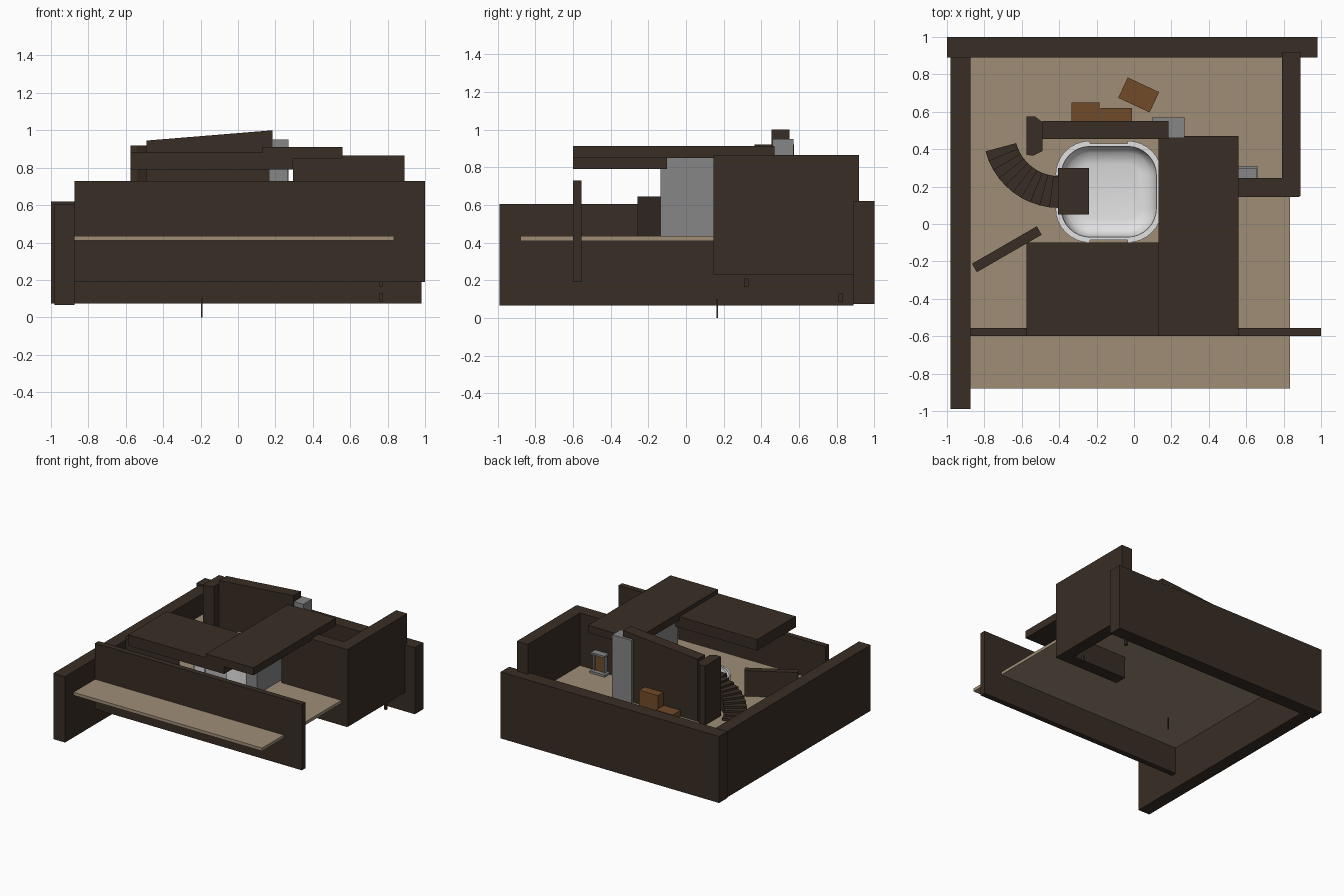
import bpy, math
from mathutils import Matrix

if "Cube" in bpy.data.objects:
    bpy.data.objects.remove(bpy.data.objects["Cube"])


def mat(name, c):
    m = bpy.data.materials.new(name)
    m.diffuse_color = (*c, 1)
    m.use_nodes = True
    m.node_tree.nodes["Principled BSDF"].inputs["Base Color"].default_value = m.diffuse_color
    return m


DARK = mat("dark_wood", (0.04, 0.027, 0.018))
TAN = mat("tan_floor", (0.35, 0.27, 0.185))
GREY = mat("grey_stone", (0.24, 0.24, 0.24))
WHITE = mat("white_enamel", (0.75, 0.75, 0.76))
BROWN = mat("warm_brown", (0.165, 0.07, 0.022))
FLOOR = 0.435


def mesh(name, verts, faces, m):
    me = bpy.data.meshes.new(name)
    me.from_pydata(verts, [], faces)
    me.materials.append(m)
    ob = bpy.data.objects.new(name, me)
    bpy.context.collection.objects.link(ob)
    return ob


def prism(name, pts, z0, z1, m):
    """Extrude a counter-clockwise outline; z1 is a number or a function of x."""
    n = len(pts)
    top = z1 if callable(z1) else (lambda x: z1)
    v = [(x, y, z0) for x, y in pts] + [(x, y, top(x)) for x, y in pts]
    f = [tuple(reversed(range(n))), tuple(range(n, 2 * n))]
    f += [(i, (i + 1) % n, n + (i + 1) % n, n + i) for i in range(n)]
    return mesh(name, v, f, m)


def box(name, x0, x1, y0, y1, z0, z1, m):
    return prism(name, [(x0, y0), (x1, y0), (x1, y1), (x0, y1)], z0, z1, m)


def turned_box(name, cx, cy, w, d, z0, z1, deg, m):
    ob = box(name, -w / 2, w / 2, -d / 2, d / 2, z0, z1, m)
    ob.data.transform(Matrix.Translation((cx, cy, 0)) @ Matrix.Rotation(math.radians(deg), 4, 'Z'))
    return ob


# floor and outer walls
box("floor", -0.9, 0.835, -0.88, 0.9, 0.41, FLOOR, TAN)
box("back_wall", -1.0, 0.98, 0.89, 1.0, 0.075, 0.62, DARK)
box("left_wall", -0.98, -0.875, -0.99, 0.89, 0.065, 0.605, DARK)
box("front_wall", -0.875, 1.0, -0.6, -0.555, 0.19, 0.73, DARK)
box("right_wall", 0.79, 0.89, 0.15, 0.92, 0.23, 0.865, DARK)
box("return_wall", 0.295, 0.885, 0.145, 0.245, 0.23, 0.865, DARK)

# ceiling slabs
box("right_ceiling_slab", 0.13, 0.56, -0.6, 0.47, 0.85, 0.912, DARK)
box("left_ceiling_slab", -0.575, 0.295, -0.6, -0.1, 0.79, 0.88, DARK)

# inner partitions
prism("sloped_partition", [(-0.49, 0.455), (0.185, 0.455), (0.185, 0.55), (-0.49, 0.55)],
      FLOOR, lambda x: 0.945 + (x + 0.49) / 0.675 * 0.055, DARK)
prism("partition_post", [(-0.575, 0.37), (-0.54, 0.365), (-0.49, 0.39), (-0.49, 0.545),
                         (-0.53, 0.575), (-0.575, 0.575)], FLOOR, 0.92, DARK)
turned_box("angled_screen", -0.68, -0.135, 0.40, 0.052, FLOOR, 0.645, 30, DARK)
box("stone_partition", 0.165, 0.265, -0.135, 0.46, FLOOR, 0.851, GREY)
box("stone_column", 0.095, 0.27, 0.46, 0.57, FLOOR, 0.95, GREY)

# curved staircase falling away from the landing
STEPS, CX, CY, R0, R1 = 10, -0.40, 0.494, 0.238, 0.408
for i in range(STEPS):
    a0, a1 = (math.radians(270 - 75 * k / STEPS) for k in (i, i + 1))
    pts = [(CX + r * math.cos(a), CY + r * math.sin(a))
           for r, a in ((R0, a0), (R0, a1), (R1, a1), (R1, a0))]
    prism("stair_step", pts, FLOOR, 0.605 - i * 0.0165, DARK)
box("stair_landing", -0.405, -0.24, 0.05, 0.30, 0.565, 0.615, DARK)


# white rounded basin
def ring(inset, z, r=0.17, seg=8):
    x0, x1, y0, y1 = -0.405 + inset, 0.135 - inset, -0.085 + inset, 0.43 - inset
    r -= inset
    out = []
    for k, (cx, cy) in enumerate(((x1 - r, y1 - r), (x0 + r, y1 - r), (x0 + r, y0 + r), (x1 - r, y0 + r))):
        for s in range(seg + 1):
            a = math.pi / 2 * (k + s / seg)
            out.append((cx + r * math.cos(a), cy + r * math.sin(a), z))
    return out


levels = [(0.02, FLOOR), (0, 0.50), (0, 0.58), (0.015, 0.58), (0.02, 0.51), (0.05, 0.465), (0.11, 0.45)]
rings = [ring(*l) for l in levels]
n = len(rings[0])
faces = [(k * n + i, k * n + (i + 1) % n, (k + 1) * n + (i + 1) % n, (k + 1) * n + i)
         for k in range(len(rings) - 1) for i in range(n)]
faces += [tuple(reversed(range(n))), tuple(range((len(rings) - 1) * n, len(rings) * n))]
basin = mesh("rounded_basin", [p for r in rings for p in r], faces, WHITE)
bpy.context.view_layer.objects.active = basin
basin.select_set(True)
bpy.ops.object.shade_smooth_by_angle(angle=math.radians(50))

# corner guards around the basin
outer, inner = ring(-0.015, 0), ring(0, 0)
for k in range(4):
    s = slice(k * 9, k * 9 + 9)
    prism("basin_corner_guard", [p[:2] for p in outer[s]] + [p[:2] for p in reversed(inner[s])],
          FLOOR, 0.585, WHITE)

# brown crates behind the sloped partition
box("tall_crate", -0.18, -0.01, 0.55, 0.62, FLOOR, 0.59, BROWN)
box("low_crate", -0.335, -0.185, 0.55, 0.65, FLOOR, 0.485, BROWN)
turned_box("flat_crate", 0.025, 0.69, 0.185, 0.12, FLOOR, 0.45, -25, BROWN)

# small fireplace on the return wall
box("fireplace_hearth", 0.52, 0.66, 0.245, 0.31, FLOOR, 0.452, GREY)
box("fireplace_mantel", 0.53, 0.655, 0.245, 0.30, 0.585, 0.60, GREY)
for x in (0.54, 0.63):
    box("fireplace_pillar", x, x + 0.015, 0.245, 0.285, 0.452, 0.585, GREY)
box("fireplace_panel", 0.555, 0.63, 0.245, 0.275, 0.452, 0.585, BROWN)

# little hanging fittings below the floor
box("hanging_rod", -0.199, -0.191, 0.161, 0.169, 0.0, 0.10, DARK)
for y, z in ((0.32, 0.165), (0.82, 0.085)):
    box("hanging_peg", 0.757, 0.775, y - 0.011, y + 0.011, z, z + 0.045, DARK)
